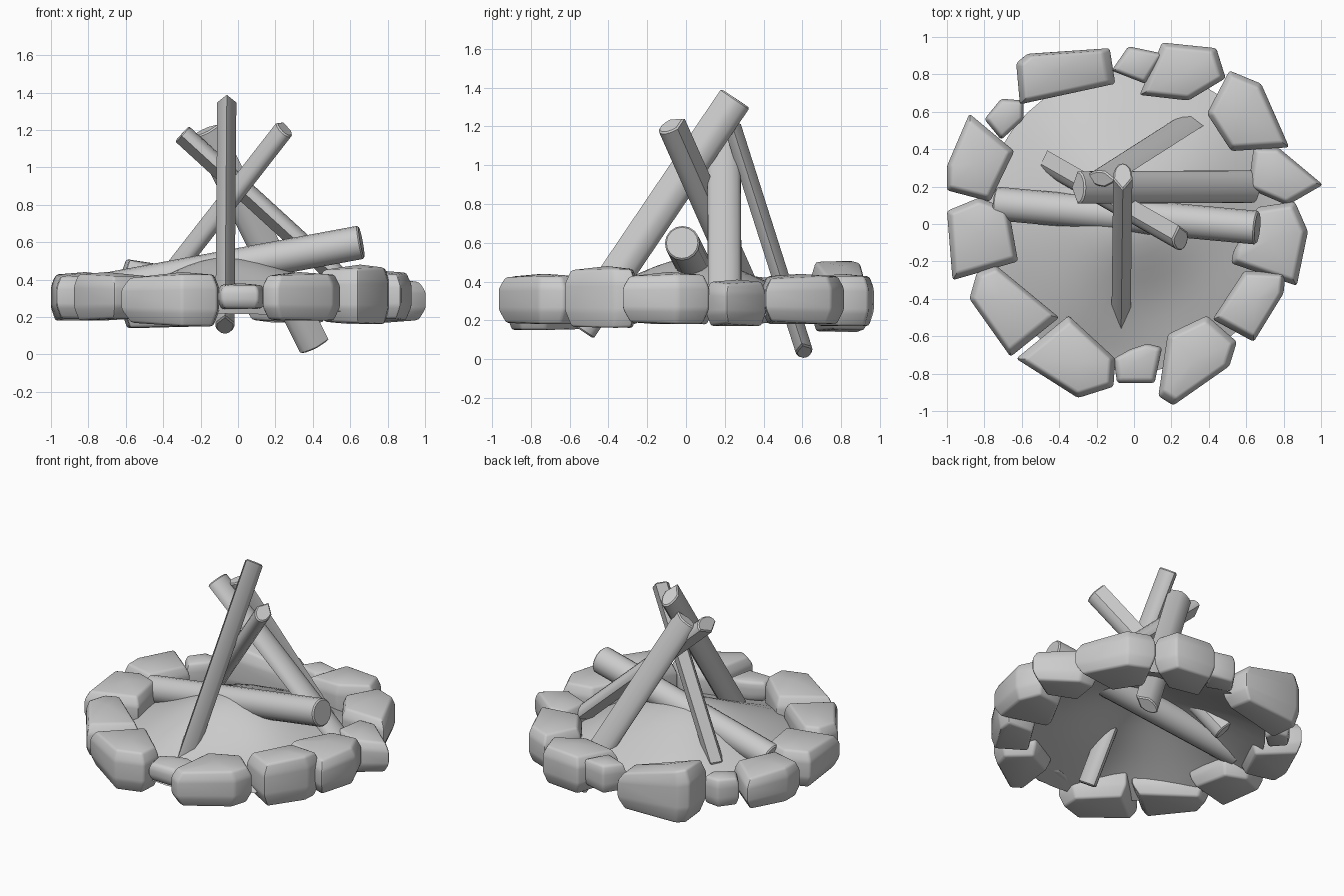
import bpy, bmesh, math
from mathutils import Vector

if "Cube" in bpy.data.objects:
    bpy.data.objects.remove(bpy.data.objects["Cube"], do_unlink=True)

# One plain grey for everything
GREY = (0.6, 0.6, 0.6, 1.0)
grey = bpy.data.materials.new("plain grey")
grey.use_nodes = True
grey.diffuse_color = GREY
grey.node_tree.nodes["Principled BSDF"].inputs["Base Color"].default_value = GREY


def finish(name, bm, angle):
    """Turn a bmesh into a named, shaded object."""
    bmesh.ops.recalc_face_normals(bm, faces=bm.faces)
    mesh = bpy.data.meshes.new(name)
    bm.to_mesh(mesh)
    bm.free()
    mesh.materials.append(grey)
    obj = bpy.data.objects.new(name, mesh)
    bpy.context.collection.objects.link(obj)
    bpy.ops.object.select_all(action='DESELECT')
    obj.select_set(True)
    bpy.context.view_layer.objects.active = obj
    bpy.ops.object.shade_smooth_by_angle(angle=math.radians(angle))
    return obj


def loft(bm, rings):
    """Join closed rings of points with quads; return the vertex rings."""
    loops = [[bm.verts.new(p) for p in ring] for ring in rings]
    for low, high in zip(loops, loops[1:]):
        for i in range(len(low)):
            j = (i + 1) % len(low)
            bm.faces.new((low[i], low[j], high[j], high[i]))
    return loops


def stone(name, bottom, top, *corners, lean=(0, 0)):
    """Chunky rock from a footprint, thinner at far corners; lean tilts the top."""
    bm = bmesh.new()
    centre = sum((Vector(c) for c in corners), Vector((0, 0))) / len(corners)
    offsets = [Vector(c) - centre for c in corners]
    mean = sum(o.length for o in offsets) / len(offsets)
    tilt, height = Vector(lean), top - bottom
    rings = []
    for scale, level in ((0.84, 0), (1, 0.28), (1, 0.72), (0.86, 0.95)):
        ring = []
        for o in offsets:
            squash = 1 - 0.35 * max(0, o.length / mean - 1)
            z = bottom + height * (0.5 + (level - 0.5) * squash) + tilt.dot(o) * level
            ring.append((*(centre + o * scale), z))
        rings.append(ring)
    loops = loft(bm, rings)
    bm.faces.new(loops[0])
    sides = bm.edges[:]
    peak = bm.verts.new((*centre, top))
    for i, v in enumerate(loops[-1]):
        bm.faces.new((v, loops[-1][(i + 1) % len(corners)], peak))
    bmesh.ops.bevel(bm, geom=sides, offset=0.014, segments=2, profile=0.5,
                    affect='EDGES', clamp_overlap=True)
    return finish(name, bm, 40)


def log(name, low, high, section, facing):
    """Sweep a section between two points; its first axis turns to facing."""
    bm = bmesh.new()
    low, high = Vector(low), Vector(high)
    axis = (high - low).normalized()
    u = Vector(facing)
    u = (u - axis * u.dot(axis)).normalized()
    v = axis.cross(u)
    loops = loft(bm, [[end + u * a + v * b for a, b in section] for end in (low, high)])
    bm.faces.new(loops[0])
    bm.faces.new(loops[1])
    rims = [e for e in bm.edges if len({f for f in e.link_faces if len(f.verts) > 4}) == 1]
    bmesh.ops.bevel(bm, geom=rims, offset=0.008, segments=1, affect='EDGES')
    return finish(name, bm, 38)


def round_section(radius, sides=16):
    return [(radius * math.cos(math.tau * i / sides), radius * math.sin(math.tau * i / sides))
            for i in range(sides)]


def split_section(depth, width, steps=8):
    """Wedge of firewood: a sharp ridge in front of a rounded bark side."""
    arc = [math.radians(80 + 200 * i / steps) for i in range(steps + 1)]
    return [(depth, 0)] + [(depth * math.cos(t), width * math.sin(t)) for t in arc]


# Ash mound: a thin open dome with gentle lumps
MOUND_RADIUS = 0.81


def mound_point(r, t):
    x, y = r * math.cos(t), r * math.sin(t) + 0.02
    slope = max(0, math.cos(r / MOUND_RADIUS * math.pi / 2))
    z = 0.22 + 0.27 * slope ** 1.15
    lumps = 0.015 * math.sin(7 * x + 1) * math.cos(6 * y)
    dip = -0.05 * math.exp(-12 * ((x - 0.15) ** 2 + (y + 0.35) ** 2))
    rise = 0.04 * math.exp(-12 * ((x + 0.22) ** 2 + y ** 2))
    return x, y, z + lumps + dip + rise


bm = bmesh.new()
SIDES, RINGS = 40, 12
loops = loft(bm, [[mound_point(MOUND_RADIUS * k / RINGS, math.tau * i / SIDES)
                   for i in range(SIDES)] for k in range(1, RINGS + 1)])
middle = bm.verts.new(mound_point(0, 0))
for i in range(SIDES):
    bm.faces.new((middle, loops[0][i], loops[0][(i + 1) % SIDES]))
finish("ash_mound", bm, 60)

# Ring of stones
stone("front_right_stone", .15, .44, (-.35, -.49), (-.1, -.72), (-.11, -.87), (-.3, -.93), (-.63, -.72))
stone("front_small_stone", .24, .38, (-.11, -.72), (-.09, -.85), (.11, -.85), (.15, -.66), (.07, -.64), (-.02, -.67))
stone("front_left_stone", .18, .44, (.18, -.59), (.39, -.49), (.55, -.63), (.51, -.76), (.21, -.97), (.13, -.92))
stone("left_front_stone", .16, .48, (.59, -.25), (.81, -.26), (.8, -.37), (.64, -.63), (.42, -.51))
stone("left_stone", .18, .45, (.53, -.15), (.66, .09), (.86, .12), (.93, -.04), (.87, -.33), (.52, -.21))
stone("left_pointed_stone", .17, .41, (.64, .41), (.77, .41), (1.01, .21), (.82, .1), (.61, .19))
stone("left_back_stone", .18, .44, (.51, .82), (.68, .75), (.83, .41), (.52, .39), (.39, .59))
stone("back_left_stone", .17, .44, (.15, .97), (.44, .94), (.49, .78), (.29, .66), (.03, .69))
stone("back_small_stone", .22, .42, (-.03, .95), (.16, .91), (.06, .75), (-.12, .82))
stone("back_right_stone", .14, .48, (-.63, .86), (-.57, .91), (-.13, .94), (-.1, .75), (-.61, .64),
      lean=(-.22, 0))
stone("right_back_small_stone", .2, .4, (-.71, .67), (-.59, .66), (-.59, .56), (-.71, .45), (-.8, .56))
stone("right_back_stone", .18, .43, (-.88, .59), (-.64, .39), (-.77, .12), (-1, .18), (-1, .31))
stone("right_stone", .18, .44, (-1, .07), (-.83, .14), (-.67, .08), (-.62, -.2), (-.97, -.3))
stone("right_front_stone", .18, .44, (-.74, -.22), (-.4, -.5), (-.66, -.71), (-.88, -.4), (-.84, -.26))

# Leaning and lying firewood
log("lying_log", (-.74, .11, .34), (.66, -.02, .6), round_section(.09), (0, 0, 1))
log("front_log", (-.07, -.55, .155), (-.06, .255, 1.345), split_section(.088, .052), (0, -1, 0))
log("left_log", (.64, .2, .32), (-.3, .195, 1.18), split_section(.055, .088), (-1, 0, -1))
log("back_log", (.41, .61, .04), (-.17, .24, 1.2), split_section(.085, .045), (1, 0, 0))
log("right_log", (-.46, .33, .3), (.25, -.075, 1.21), split_section(.075, .052), (0, .8, .6))
